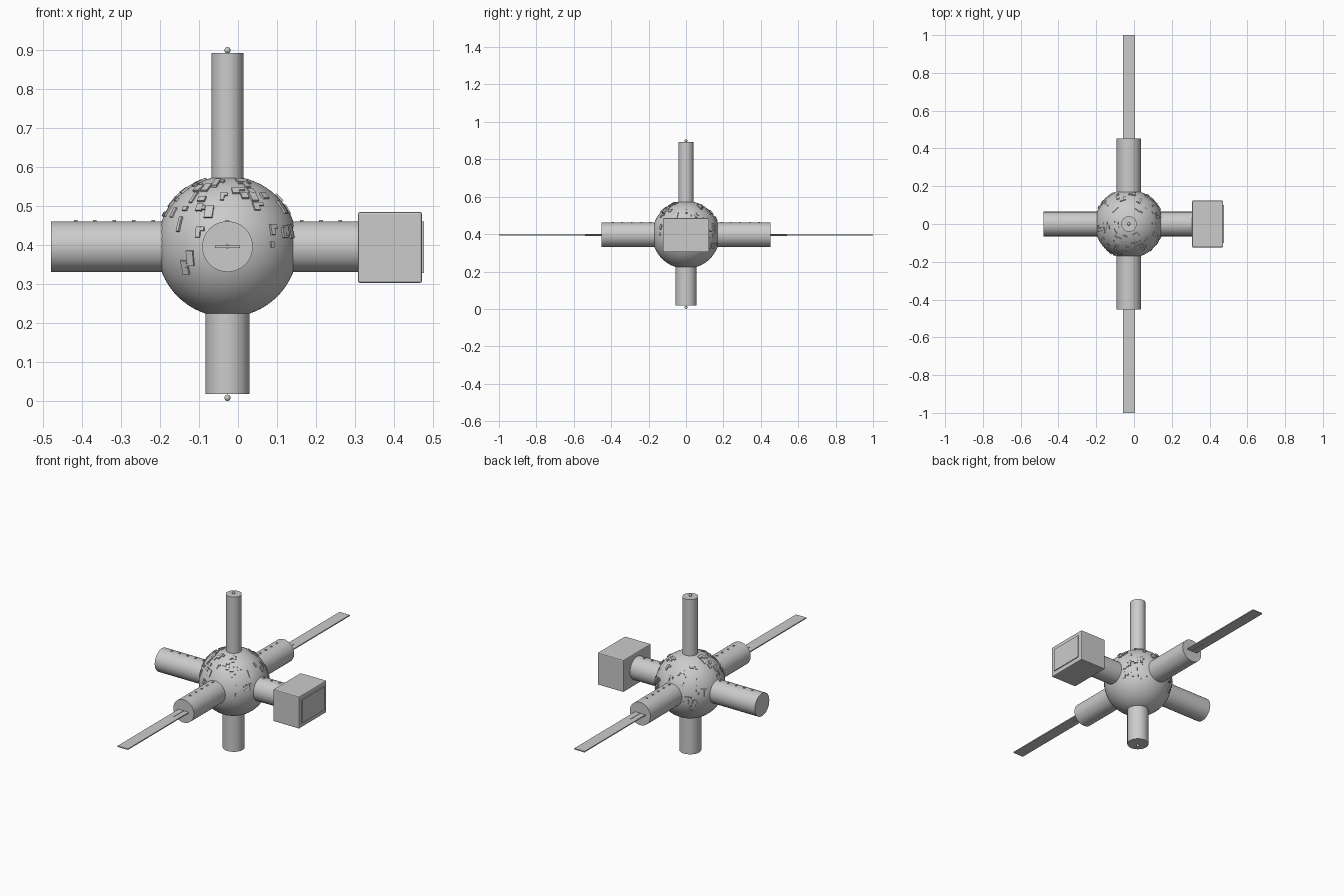
import bpy, bmesh, math, random
from mathutils import Vector, Matrix

if "Cube" in bpy.data.objects:
    bpy.data.objects.remove(bpy.data.objects["Cube"], do_unlink=True)

random.seed(7)
CENTER = Vector((-0.027, 0, 0.396))
RADIUS = 0.181
X, Y, Z = Vector((1, 0, 0)), Vector((0, 1, 0)), Vector((0, 0, 1))

grey = bpy.data.materials.new("hull grey")
grey.use_nodes = True
GREY = (0.6, 0.6, 0.6, 1)
grey.diffuse_color = GREY
grey.node_tree.nodes["Principled BSDF"].inputs["Base Color"].default_value = GREY


def finish(name, bm, smooth=False):
    mesh = bpy.data.meshes.new(name)
    bm.to_mesh(mesh)
    bm.free()
    mesh.materials.append(grey)
    obj = bpy.data.objects.new(name, mesh)
    bpy.context.collection.objects.link(obj)
    if smooth:
        bpy.ops.object.select_all(action='DESELECT')
        obj.select_set(True)
        bpy.context.view_layer.objects.active = obj
        bpy.ops.object.shade_smooth_by_angle(angle=math.radians(35))
    return obj


def tube(name, direction, length, radius, start=0.0, sides=48):
    """Closed cylinder running outward from the hub centre."""
    bm = bmesh.new()
    place = Matrix.Translation(CENTER + direction * (start + length) / 2)
    turn = Z.rotation_difference(direction).to_matrix().to_4x4()
    bmesh.ops.create_cone(bm, cap_ends=True, segments=sides, radius1=radius,
                          radius2=radius, depth=length - start, matrix=place @ turn)
    return finish(name, bm, True)


def ball(name, center, radius, segments=48):
    bm = bmesh.new()
    bmesh.ops.create_uvsphere(bm, u_segments=segments, v_segments=segments // 2,
                              radius=radius, matrix=Matrix.Translation(center))
    return finish(name, bm, True)


def add_box(bm, size, matrix):
    bmesh.ops.create_cube(bm, size=1, matrix=matrix @ Matrix.Diagonal((*size, 1)))


def box(name, center, size):
    bm = bmesh.new()
    add_box(bm, size, Matrix.Translation(center))
    return finish(name, bm)


# Hub and the six arms
ball("hub_sphere", CENTER, RADIUS, 64)
tube("top_mast", Z, 0.497, 0.041)
tube("bottom_mast", -Z, 0.378, 0.057)
tube("right_arm", -X, 0.453, 0.065)
tube("left_arm", X, 0.36, 0.065)
tube("front_arm", -Y, 0.452, 0.065)
tube("back_arm", Y, 0.452, 0.065)

# Beacons on the mast ends
ball("top_beacon", CENTER + Z * 0.504, 0.008, 16)
ball("bottom_beacon", CENTER - Z * 0.388, 0.008, 16)

# Solar wings with a short root spar
for side, d in (("front", -Y), ("back", Y)):
    box(side + "_solar_wing", CENTER + d * 0.71, (0.065, 0.58, 0.006))
    box(side + "_wing_spar", CENTER + d * 0.48, (0.006, 0.12, 0.010))

# Docking module with a raised outer hatch plate
module = box("docking_module", (0.39, 0, 0.394), (0.164, 0.248, 0.182))
bevel = module.modifiers.new("rounded edges", 'BEVEL')
bevel.width = 0.005
bevel.segments = 2
box("module_hatch", (0.473, 0, 0.394), (0.008, 0.2, 0.132))

# Rows of small fittings along the tops of the arms
bm = bmesh.new()
for d, reach in ((-X, 0.42), (X, 0.32), (-Y, 0.42), (Y, 0.42)):
    dist = 0.19
    while dist < reach:
        spot = CENTER + d * dist + Z * 0.065
        add_box(bm, (0.009, 0.009, 0.006), Matrix.Translation(spot))
        dist += 0.05
finish("arm_fittings", bm)

# Scattered hull plates over the upper hub, clear of the arm roots
bm = bmesh.new()
made = 0
while made < 85:
    azimuth = random.uniform(0, math.tau)
    n = Vector((0, 0, random.uniform(-0.35, 0.95)))
    flat = math.sqrt(1 - n.z ** 2)
    n.x, n.y = flat * math.cos(azimuth), flat * math.sin(azimuth)
    if max(abs(n.x), abs(n.y)) > 0.9 or n.z > 0.94:
        continue
    across = Z.cross(n).normalized()
    up = n.cross(across)
    frame = Matrix((across, up, n)).transposed().to_4x4()
    base = Matrix.Translation(CENTER + n * RADIUS) @ frame
    w, h = random.uniform(0.008, 0.022), random.uniform(0.012, 0.04)
    add_box(bm, (w, h, random.uniform(0.006, 0.011)), base)
    # Some plates gain a side tab to make an L shape
    if made % 3 == 0:
        add_box(bm, (w, 0.01, 0.007), base @ Matrix.Translation((w * 0.8, h * 0.3, 0)))
    made += 1
finish("hull_plates", bm)
